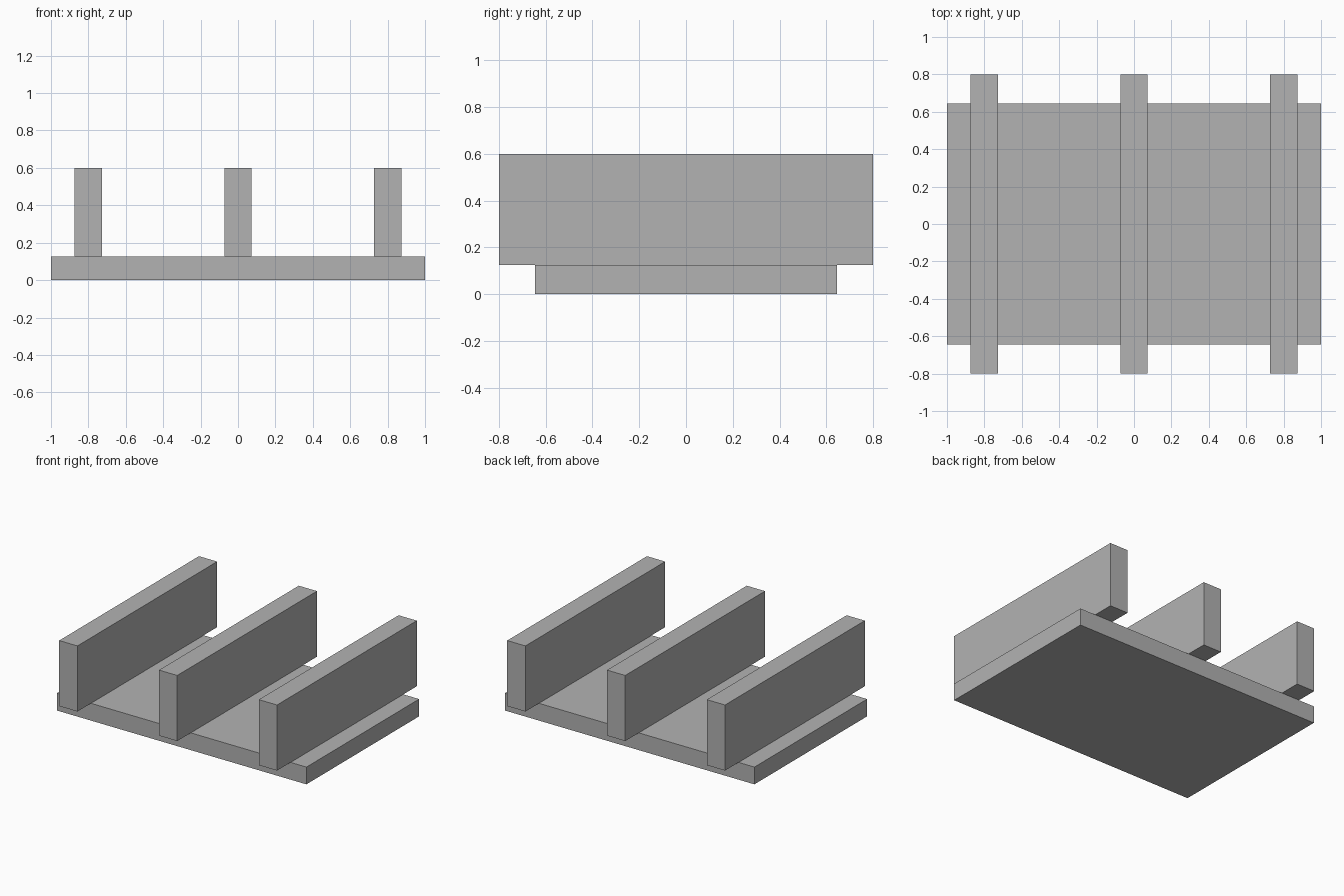
import bpy

default_cube = bpy.data.objects.get("Cube")
if default_cube:
    bpy.data.objects.remove(default_cube, do_unlink=True)

# Single plain grey
grey = bpy.data.materials.new("plain grey")
grey.use_nodes = True
colour = (0.448, 0.448, 0.448, 1)
grey.diffuse_color = colour
grey.node_tree.nodes["Principled BSDF"].inputs["Base Color"].default_value = colour


def box(name, x, width, depth, bottom, top):
    """Flat-sided box centred on y = 0, with its size baked into the mesh."""
    bpy.ops.mesh.primitive_cube_add(size=1, location=(x, 0, (bottom + top) / 2))
    obj = bpy.context.object
    obj.name = name
    obj.scale = (width, depth, top - bottom)
    bpy.ops.object.transform_apply(location=False, rotation=False, scale=True)
    obj.data.materials.append(grey)
    return obj


BASE_TOP = 0.125

# Base slab
box("base_plate", 0, 2, 1.29, 0, BASE_TOP)

# Three upright walls that overhang the slab at front and back
for name, x in (("right_wall", -0.8), ("middle_wall", 0), ("left_wall", 0.8)):
    box(name, x, 0.146, 1.6, BASE_TOP, 0.6)
